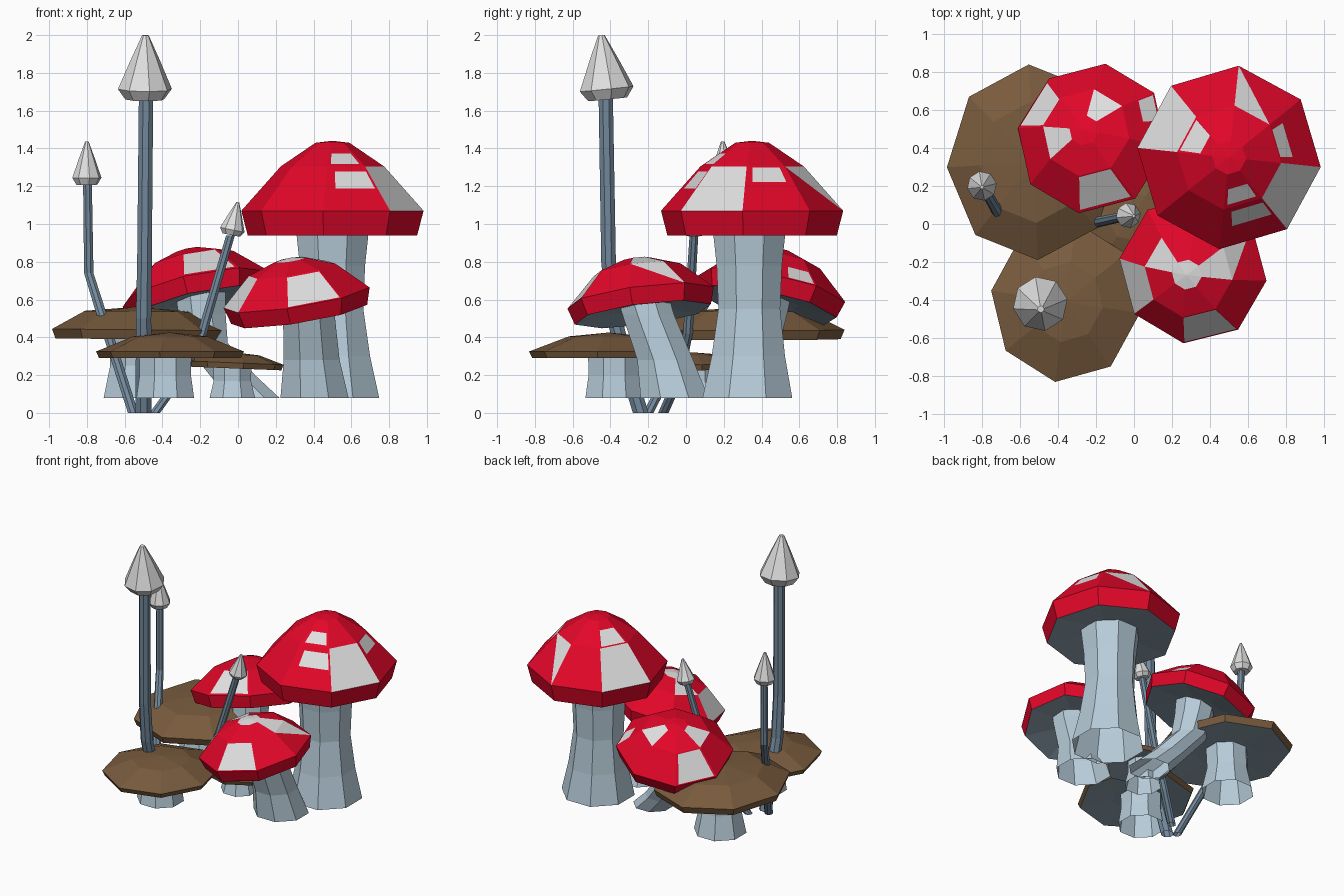
import bpy, bmesh, math
from mathutils import Vector

if "Cube" in bpy.data.objects:
    bpy.data.objects.remove(bpy.data.objects["Cube"])

def material(name, rgb):
    m = bpy.data.materials.new(name)
    m.diffuse_color = (*rgb, 1)
    m.use_nodes = True
    m.node_tree.nodes["Principled BSDF"].inputs["Base Color"].default_value = m.diffuse_color
    return m

RED = material("red", (0.76, 0.002, 0.022))
WHITE = material("spot_white", (0.74, 0.74, 0.74))
BROWN = material("brown", (0.19, 0.105, 0.048))
PALE = material("pale_blue_stem", (0.47, 0.60, 0.69))
GILL = material("gill_grey_blue", (0.28, 0.37, 0.44))
SLATE = material("slate_blue", (0.17, 0.25, 0.33))

N = 8

def finish(name, bm, mats):
    me = bpy.data.meshes.new(name)
    bm.to_mesh(me)
    bm.free()
    for m in mats:
        me.materials.append(m)
    ob = bpy.data.objects.new(name, me)
    bpy.context.collection.objects.link(ob)
    return ob

def cap(name, center, profile, phi, slope, mats, bands, spots=None):
    """Tilted faceted cap. profile: (radius x, radius y, z) rings, bottom to top.
    bands: material per band. spots: {(band, sector): kind} painted with mats[1],
    kind is "full", "upper" (triangle) or a (u0, u1, v0, v1) patch of the facet."""
    spots = spots or {}
    rot = Vector((0, 0, 1)).rotation_difference(Vector((-slope[0], -slope[1], 1)))
    c = Vector(center)
    bm = bmesh.new()
    rings = []
    for rx, ry, z in profile:
        ring = []
        for k in range(N):
            a = math.radians(phi) + k * math.tau / N
            ring.append(bm.verts.new(c + rot @ Vector((rx * math.cos(a), ry * math.sin(a), z))))
        rings.append(ring)

    def face(vs, mat):
        bm.faces.new(vs).material_index = mat

    for b, (lo, hi) in enumerate(zip(rings, rings[1:])):
        for k in range(N):
            j = (k + 1) % N
            q = [lo[k], lo[j], hi[j], hi[k]]
            kind = spots.get((b, k))
            if kind == "upper":
                face([q[0], q[1], q[3]], bands[b])
                face(q[1:], 1)
            elif isinstance(kind, tuple):
                u0, u1, v0, v1 = kind
                inner = []
                for u, v in ((u0, v0), (u1, v0), (u1, v1), (u0, v1)):
                    low, high = q[0].co.lerp(q[1].co, u), q[3].co.lerp(q[2].co, u)
                    inner.append(bm.verts.new(low.lerp(high, v)))
                face(inner, 1)
                for i in range(4):
                    n = (i + 1) % 4
                    face([q[i], q[n], inner[n], inner[i]], bands[b])
            else:
                face(q, 1 if kind == "full" else bands[b])
    face(rings[0][::-1], bands[0])
    face(rings[-1], bands[-1])
    return finish(name, bm, mats)

def stem(name, path, mat, phi=22.5):
    """Faceted stem, open at the foot, through (x, y, z, radius) points."""
    bm = bmesh.new()
    rings = []
    for x, y, z, r in path:
        ring = []
        for k in range(N):
            a = math.radians(phi) + k * math.tau / N
            ring.append(bm.verts.new((x + r * math.cos(a), y + r * math.sin(a), z)))
        rings.append(ring)
    for lo, hi in zip(rings, rings[1:]):
        for k in range(N):
            j = (k + 1) % N
            bm.faces.new((lo[k], lo[j], hi[j], hi[k]))
    return finish(name, bm, [mat])

def red_cap(name, center, r, rim, mid, top, phi, slope, spots, tip=0):
    prof = [(r * .4, r * .4, -rim + .03), (r * .93, r * .93, -rim), (r, r, 0),
            (mid[0], mid[0], mid[1]), (top[0], top[0], top[1]), (.005, .005, top[1] + .01)]
    cap(name, center, prof, phi, slope, [RED, WHITE, GILL], [2, 0, 0, 0, tip], spots)

def brown_cap(name, center, rx, ry, rim, h, phi, slope, mid=.5):
    prof = [(rx * .4, ry * .4, .02 - rim), (rx * .96, ry * .96, -rim), (rx, ry, 0),
            (rx * mid, ry * mid, h * .8), (.005, .005, h)]
    cap(name, center, prof, phi, slope, [BROWN, WHITE, GILL], [2, 0, 0, 0])

def pointed_cap(name, center, s, sz, slope):
    prof = [(r * s, r * s, z * sz) for r, z in
            ((.04, -.055), (.105, -.055), (.145, 0), (.08, .15), (.018, .285))]
    cap(name, center, prof, 10, slope, [WHITE], [0] * 4)

# spotted red mushrooms
red_cap("large_red_cap", (.5, .35, 1.07), .485, .13, (.275, .235), (.09, .36), -6, (0, 0),
        {(2, 3): "full", (2, 7): "full", (2, 1): "upper", (2, 0): (.15, .85, .65, .97),
         (2, 6): (.2, .95, .5, .88), (3, 3): (.05, .95, .05, .65), (3, 6): (.1, .9, .1, .55)})
stem("large_red_stem", [(.51, .325, .08, .257), (.505, .33, .3, .21), (.5, .335, .55, .177),
                        (.5, .335, .78, .187), (.5, .335, .98, .21)], PALE)

red_cap("front_red_cap", (.31, -.24, .61), .395, .09, (.235, .15), (.08, .205), -8, (.16, .13),
        {(2, 4): "full", (2, 6): (.02, .98, .04, .96), (2, 0): "upper",
         (3, 3): "full", (3, 0): "full"}, tip=1)
stem("front_red_stem", [(.405, -.06, .08, .195), (.39, -.11, .28, .16),
                        (.375, -.2, .52, .148), (.36, -.23, .62, .15)], PALE)

red_cap("back_red_cap", (-.22, .45, .655), .405, .09, (.235, .155), (.08, .21), -9, (.21, -.21),
        {(2, 3): (.08, .95, .04, .96), (2, 6): (.02, .95, .08, .96),
         (2, 0): (.5, .97, .05, .5), (3, 4): "full", (3, 1): "full"})
stem("back_red_stem", [(.085, .265, .08, .145), (-.03, .31, .2, .13), (-.17, .38, .37, .125),
                       (-.19, .41, .52, .135), (-.2, .43, .65, .145)], PALE)

# flat brown mushrooms
brown_cap("back_brown_cap", (-.53, .325, .44), .455, .515, .05, .122, 3, (-.01, 0), .62)
stem("back_brown_stem", [(-.54, .36, .08, .185), (-.54, .36, .25, .148), (-.54, .35, .43, .15)], PALE)
brown_cap("front_brown_cap", (-.36, -.41, .325), .395, .425, .035, .1, -8, (0, 0))
stem("front_brown_stem", [(-.385, -.38, .08, .165), (-.385, -.38, .2, .147),
                          (-.385, -.38, .32, .15)], PALE)
brown_cap("small_brown_cap", (-.015, .04, .265), .26, .26, .03, .055, 10, (-.04, 0))
stem("small_brown_stem", [(-.03, .06, .08, .13), (-.03, .06, .17, .107),
                          (-.03, .06, .26, .11)], PALE)

# thin stalks with pointed caps, sharing one root
stem("tall_stalk", [(-.5, -.24, 0, .045), (-.5, -.3, .2, .045), (-.5, -.38, .5, .044),
                    (-.495, -.41, .8, .042), (-.487, -.425, 1.68, .041)], SLATE)
pointed_cap("tall_pointed_cap", (-.493, -.42, 1.715), 1, 1, (-.01, .1))
stem("left_stalk", [(-.555, -.2, 0, .03), (-.715, .06, .5, .03), (-.79, .19, .74, .027),
                    (-.797, .2, 1.23, .025)], SLATE)
pointed_cap("left_pointed_cap", (-.8, .2, 1.245), .54, .67, (0, .03))
stem("right_stalk", [(-.44, -.12, 0, .03), (-.31, -.04, .18, .03), (-.19, .01, .42, .028),
                     (-.04, .042, .94, .025)], SLATE)
pointed_cap("right_pointed_cap", (-.03, .045, .97), .46, .52, (-.2, .02))
